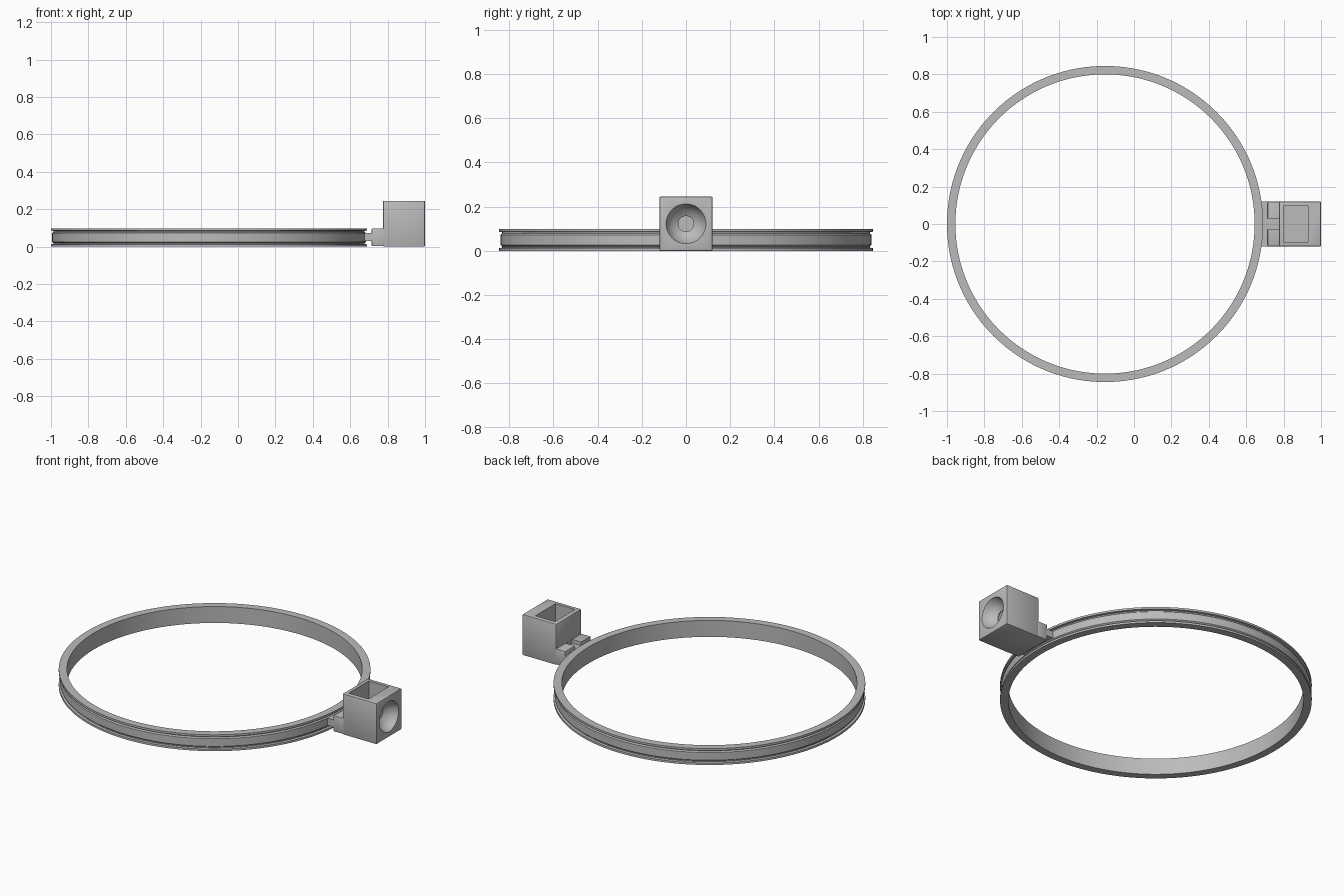
import bpy, bmesh, math

if "Cube" in bpy.data.objects:
    bpy.data.objects.remove(bpy.data.objects["Cube"])

grey = bpy.data.materials.new("plain grey")
grey.use_nodes = True
colour = (0.5, 0.5, 0.5, 1)
grey.diffuse_color = colour
grey.node_tree.nodes["Principled BSDF"].inputs["Base Color"].default_value = colour

RING_X = -0.155


def finish(name, bm):
    bmesh.ops.recalc_face_normals(bm, faces=bm.faces)
    mesh = bpy.data.meshes.new(name)
    bm.to_mesh(mesh)
    bm.free()
    mesh.materials.append(grey)
    obj = bpy.data.objects.new(name, mesh)
    bpy.context.collection.objects.link(obj)
    return obj


def lathe(name, profile, axis, centre, segments, closed=False):
    """Spin (radius, height) points about z or x."""
    bm = bmesh.new()
    rings = []
    for r, h in profile:
        ring = []
        for i in range(segments):
            a = math.tau * i / segments
            u, v = r * math.cos(a), r * math.sin(a)
            p = (u, v, h) if axis == "z" else (h, u, v)
            ring.append(bm.verts.new([c + d for c, d in zip(centre, p)]))
        rings.append(ring)
    pairs = list(zip(rings, rings[1:]))
    if closed:
        pairs.append((rings[-1], rings[0]))
    else:
        bm.faces.new(rings[0])
        bm.faces.new(rings[-1])
    for lo, hi in pairs:
        for i in range(segments):
            j = (i + 1) % segments
            bm.faces.new((lo[i], lo[j], hi[j], hi[i]))
    return finish(name, bm)


def box(name, x, y, z, bevel=0):
    bm = bmesh.new()
    bmesh.ops.create_cube(bm, size=1)
    for v in bm.verts:
        v.co = [lim[0] if c < 0 else lim[1] for c, lim in zip(v.co, (x, y, z))]
    if bevel:
        bmesh.ops.bevel(bm, geom=bm.edges[:], offset=bevel, segments=2,
                        affect="EDGES", profile=0.5)
    return finish(name, bm)


def cut(target, *cutters):
    for cutter in cutters:
        cutter.hide_render = True
        mod = target.modifiers.new(cutter.name, "BOOLEAN")
        mod.operation = "DIFFERENCE"
        mod.solver = "EXACT"
        mod.object = cutter
        bpy.context.view_layer.objects.active = target
        bpy.ops.object.modifier_apply(modifier=mod.name)
        bpy.data.objects.remove(cutter)


# Hoop with two lips and a raised band between narrow grooves
half = [(0.845, 0.0), (0.845, 0.012), (0.832, 0.014), (0.832, 0.020), (0.839, 0.026)]
profile = half + [(r, 0.098 - z) for r, z in reversed(half)]
profile += [(0.80, 0.098), (0.80, 0.0)]
hoop = lathe("hoop", profile, "z", (RING_X, 0, 0), 160, closed=True)

# Socket block with a square pocket and a round dish opening into it
block = box("socket_block", (0.775, 1.0), (-0.12, 0.12), (0, 0.245), 0.006)
pocket = box("pocket_cutter", (0.80, 0.93), (-0.095, 0.095), (0.03, 0.4))
dish = [(0.035, -0.09), (0.035, -0.065), (0.06, -0.05),
        (0.078, -0.03), (0.09, 0.0), (0.09, 0.05)]
cut(block, pocket, lathe("dish_cutter", dish, "x", (1.0, 0, 0.122), 48))

# Foot joining the block to the hoop, with a central slot
foot = box("foot", (0.715, 0.785), (-0.12, 0.12), (0.003, 0.098), 0.004)
cut(foot, box("slot_cutter", (0.70, 0.774), (-0.03, 0.03), (0.075, 0.2)))

# Tongue that fits the groove of the hoop, curved to match it
tongue = box("tongue", (0.65, 0.73), (-0.12, 0.12), (0.03, 0.072))
cut(tongue, lathe("hoop_cutter", [(0.835, -0.1), (0.835, 0.2)], "z", (RING_X, 0, 0), 160))

for obj in (hoop, block, foot, tongue):
    bpy.ops.object.select_all(action="DESELECT")
    obj.select_set(True)
    bpy.context.view_layer.objects.active = obj
    bpy.ops.object.shade_smooth_by_angle(angle=math.radians(30))
